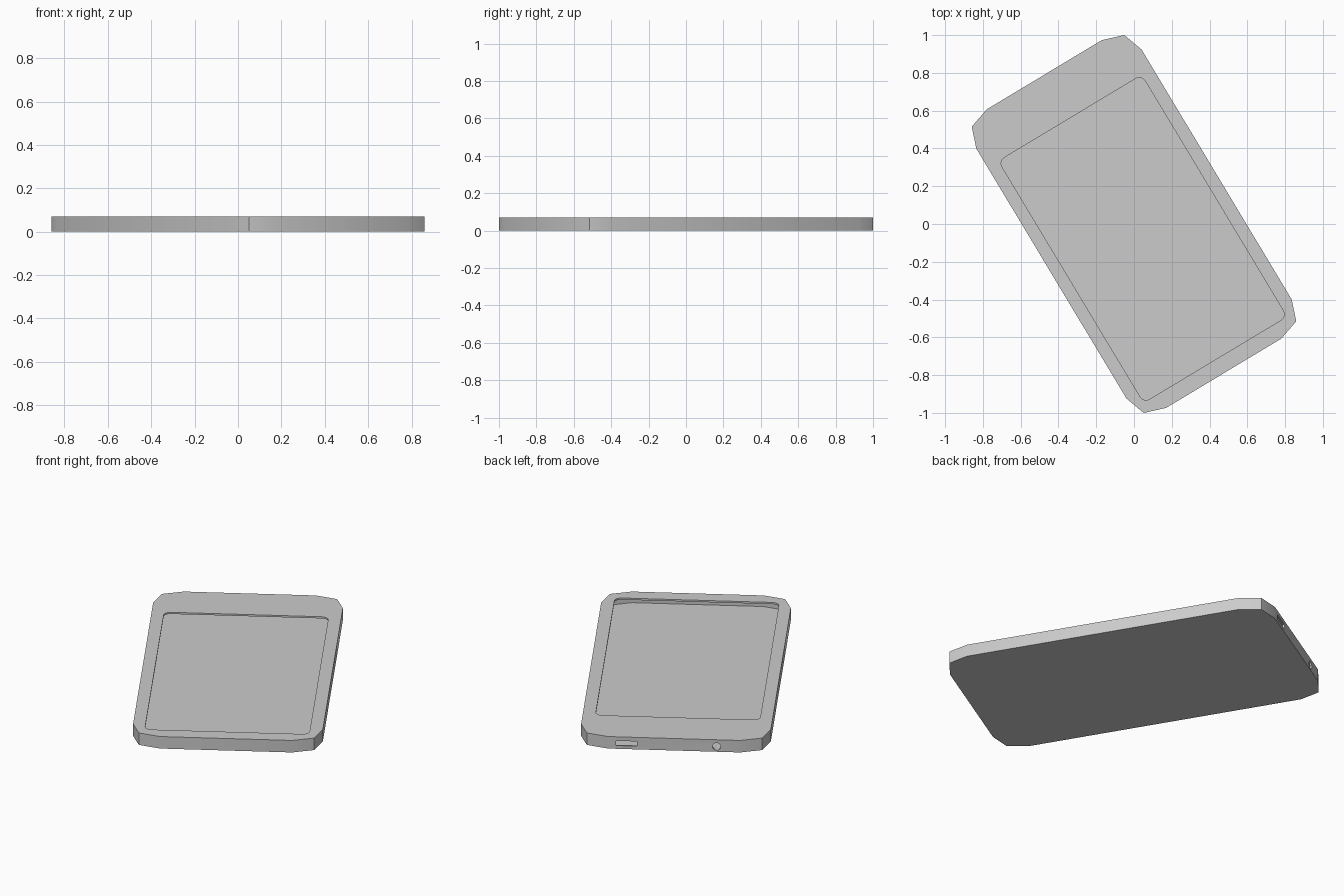
import bpy, bmesh, math
from mathutils import Matrix

if "Cube" in bpy.data.objects:
    bpy.data.objects.remove(bpy.data.objects["Cube"])

TILT = Matrix.Rotation(math.radians(31), 4, 'Z')
H = 0.071      # body height
T = 0.01       # shell thickness


def prism(name, pts, low, high):
    """Prism between two point functions of the 2D profile."""
    bm = bmesh.new()
    a = [bm.verts.new(low(*p)) for p in pts]
    b = [bm.verts.new(high(*p)) for p in pts]
    bm.faces.new(a[::-1])
    bm.faces.new(b)
    for i in range(len(pts)):
        j = (i + 1) % len(pts)
        bm.faces.new((a[i], a[j], b[j], b[i]))
    bmesh.ops.recalc_face_normals(bm, faces=bm.faces[:])
    me = bpy.data.meshes.new(name)
    bm.to_mesh(me)
    bm.free()
    ob = bpy.data.objects.new(name, me)
    ob.matrix_world = TILT
    bpy.context.collection.objects.link(ob)
    return ob


def slab(name, pts, z0, z1):
    return prism(name, pts, lambda x, y: (x, y, z0), lambda x, y: (x, y, z1))


def end_prism(name, pts, y0, y1):
    return prism(name, pts, lambda x, z: (x, y0, z), lambda x, z: (x, y1, z))


def mirrored(corner):
    """Closed outline from the points of one corner."""
    return (corner + [(-x, y) for x, y in corner[::-1]]
            + [(-x, -y) for x, y in corner] + [(x, -y) for x, y in corner[::-1]])


def rounded_rect(x0, x1, y0, y1, r, n):
    pts = []
    corners = [(x1 - r, y1 - r), (x0 + r, y1 - r), (x0 + r, y0 + r), (x1 - r, y0 + r)]
    for q, (cx, cy) in enumerate(corners):
        for k in range(n + 1):
            t = math.pi / 2 * (q + k / n)
            pts.append((cx + r * math.cos(t), cy + r * math.sin(t)))
    return pts


def cut(target, cutter):
    m = target.modifiers.new("cut", 'BOOLEAN')
    m.operation = 'DIFFERENCE'
    m.solver = 'EXACT'
    m.object = cutter
    bpy.context.view_layer.objects.active = target
    bpy.ops.object.modifier_apply(modifier=m.name)
    bpy.data.objects.remove(cutter)


# Hollow thin-walled body with chamfered corners
body = slab("phone_shell", mirrored([(0.510, 0.772), (0.471, 0.884), (0.355, 0.922)]), 0, H)
inner = mirrored([(0.510 - T, 0.770), (0.471 - 0.8 * T, 0.884 - 0.8 * T), (0.353, 0.922 - T)])
cut(body, slab("cavity_cutter", inner, T, H - T))

# Screen opening in the top face
cut(body, slab("screen_cutter", rounded_rect(-0.443, 0.441, -0.837, 0.655, 0.036, 4),
               H / 2, H + 0.1))

# Openings in the top end: charging slot and round audio jack
ZC = 0.033
slot = [(0.200, ZC + 0.014), (0.200, ZC - 0.014), (0.312, ZC - 0.014), (0.312, ZC + 0.014)]
jack = [(-0.229 + 0.022 * math.cos(math.tau * i / 16),
         ZC - 0.003 + 0.022 * math.sin(math.tau * i / 16)) for i in range(16)]
for pts in (slot, jack):
    cut(body, end_prism("socket_cutter", pts, 0.85, 1.0))

# Smooth shading with sharp edges kept
bpy.ops.object.select_all(action='DESELECT')
body.select_set(True)
bpy.context.view_layer.objects.active = body
bpy.ops.object.shade_smooth_by_angle(angle=math.radians(30))
